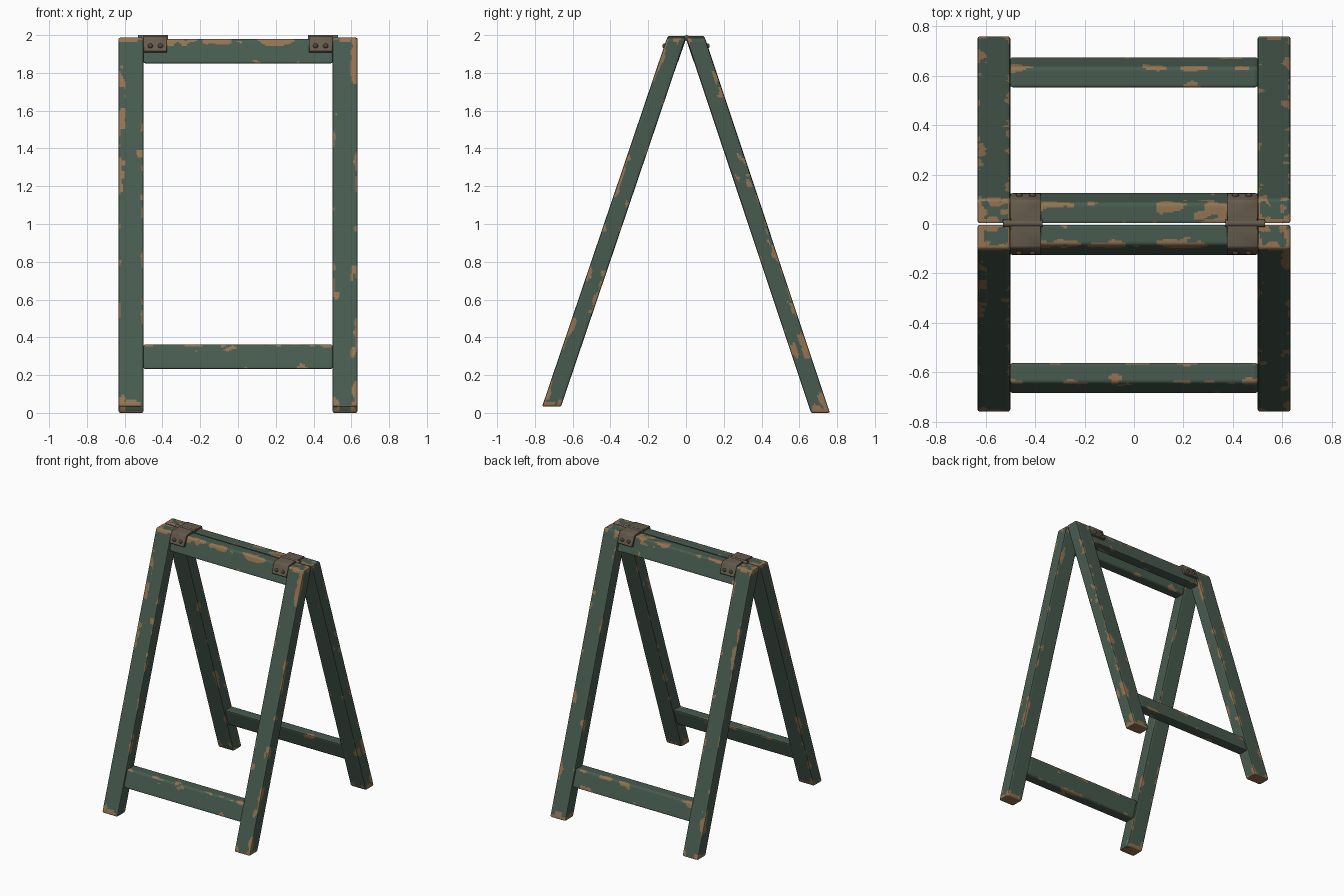
import bpy, bmesh, math
from mathutils import Matrix, Vector, noise

cube = bpy.data.objects.get("Cube")
if cube:
    bpy.data.objects.remove(cube)


def material(name, color):
    mat = bpy.data.materials.new(name)
    mat.use_nodes = True
    mat.diffuse_color = (*color, 1)
    bsdf = mat.node_tree.nodes["Principled BSDF"]
    bsdf.inputs["Base Color"].default_value = (*color, 1)
    bsdf.inputs["Roughness"].default_value = 0.8
    return mat


PAINT = material("green paint", (0.064, 0.105, 0.078))
WOOD = material("bare wood", (0.29, 0.175, 0.085))
METAL = material("aged hinge metal", (0.13, 0.105, 0.073))
BOLT = material("dark bolt metal", (0.085, 0.065, 0.046))

ROUND = 0.01


def finish(name, bm, mats):
    bmesh.ops.recalc_face_normals(bm, faces=bm.faces)
    mesh = bpy.data.meshes.new(name)
    bm.to_mesh(mesh)
    bm.free()
    for mat in mats:
        mesh.materials.append(mat)
    obj = bpy.data.objects.new(name, mesh)
    bpy.context.collection.objects.link(obj)
    bpy.ops.object.select_all(action="DESELECT")
    obj.select_set(True)
    bpy.context.view_layer.objects.active = obj
    bpy.ops.object.shade_smooth_by_angle(angle=math.radians(40))


def section(a, b):
    """Rounded rectangle with extra points near the corners for chipped edges."""
    def side(h):
        near = [h - ROUND - k * 0.007 for k in range(1, 5)]
        return [-n for n in near] + near[::-1]
    pts = []
    for turn, (p, q) in enumerate([(a, b), (b, a)] * 2):
        rot = Matrix.Rotation(turn * math.pi / 2, 2)
        pts += [rot @ Vector((s, -q)) for s in side(p)]
        for k in range(3):
            t = -math.pi / 2 + k * math.pi / 4
            pts.append(rot @ Vector((p - ROUND + ROUND * math.cos(t),
                                     -q + ROUND + ROUND * math.sin(t))))
    return pts


def chipped(co, a, b, length, seed, corner, end_wear):
    """True where the paint has worn off: along the edges and at the ends."""
    u, v, w = co
    edge = max(a - abs(u), b - abs(v))
    near_edge = min(a - abs(u), b - abs(v))
    shift = Vector((seed * 7.3, seed * 3.1, seed * 5.7))
    broad = noise.noise(Vector((u * 10, v * 10, w * 6)) + shift)
    fine = noise.noise(Vector((u * 30, v * 30, w * 22)) + shift)
    if end_wear:
        if w < 0.025 + 0.05 * fine:
            return True
        if length - w < 0.001:
            return near_edge < 0.02 + 0.06 * fine
        if length - w < 0.02 + 0.05 * fine:
            return True
    # The exposed corner has lost the most paint
    exposed = u * corner[0] > 0 and v * corner[1] > 0
    return 0.85 * broad + 0.5 * fine > (0.03 if exposed else 0.2) + 12 * edge


def beam(name, a, b, length, matrix, seed, corner, end_wear=True):
    bm = bmesh.new()
    pts = section(a, b)
    steps = int(length / 0.014)
    rings = [(0, s) for s in (0.4, 0.6, 0.75, 1 - ROUND / a)] + [(ROUND * 0.3, 1 - ROUND * 0.3 / a)]
    ends = [(length - w, s) for w, s in rings[::-1]]
    rings += [(ROUND + (length - 2 * ROUND) * i / steps, 1) for i in range(steps + 1)]
    grid = [[bm.verts.new((p.x * s, p.y * s, w)) for p in pts] for w, s in rings + ends]
    n = len(pts)
    for low, high in zip(grid, grid[1:]):
        for i in range(n):
            j = (i + 1) % n
            bm.faces.new((low[i], low[j], high[j], high[i]))
    bm.faces.new(grid[0])
    bm.faces.new(grid[-1])
    for f in bm.faces:
        f.material_index = int(chipped(f.calc_center_median(), a, b, length, seed, corner, end_wear))
    bm.transform(matrix)
    finish(name, bm, [PAINT, WOOD])


def frame_matrix(cols, origin):
    m = Matrix.Identity(4)
    for i, c in enumerate(cols):
        for r in range(3):
            m[r][i] = c[r]
    m.translation = origin
    return m


# Two leaning frames: legs and rails follow the same slope
TOP = 1.987
for index, (label, side, foot) in enumerate([("front", -1, 0.033), ("back", 1, 0.0)]):
    slope = -side * 0.662 / (TOP - foot)
    lean = (0, slope, 1)
    for k, (hand, sx) in enumerate([("left", 1), ("right", -1)]):
        origin = Vector((sx * 0.5665, side * 0.712, foot))
        beam(f"{label}_{hand}_leg", 0.0665, 0.05, TOP - foot,
             frame_matrix([(1, 0, 0), (0, 1, 0), lean], origin),
             index * 4 + k + 1, (sx, side))
    for k, (part, z, inward) in enumerate([("top", 1.915, 0.01), ("bottom", 0.297, 0)]):
        y = side * (0.712 - inward) + slope * (z - foot)
        beam(f"{label}_{part}_rail", 0.042, 0.065, 1.004,
             frame_matrix([(0, 1, 0), lean, (1, 0, 0)], Vector((-0.502, y, z))),
             index * 4 + k + 11, (side, 1), end_wear=False)


# Hinges: bent leaves over the top rails, a barrel and domed bolts
def hinge_leaf(name, x, side):
    profile = [(0.006, 1.974), (0.006, 1.996), (0.09, 1.996), (0.099, 1.989),
               (0.125, 1.912), (0.106, 1.907), (0.078, 1.974)]
    bm = bmesh.new()
    ends = [[bm.verts.new((x + dx, side * y, z)) for y, z in profile] for dx in (-0.063, 0.063)]
    n = len(profile)
    for i in range(n):
        j = (i + 1) % n
        bm.faces.new((ends[0][i], ends[0][j], ends[1][j], ends[1][i]))
    for e in ends:
        bm.faces.new(e)
    bmesh.ops.recalc_face_normals(bm, faces=bm.faces)
    bmesh.ops.bevel(bm, geom=bm.edges[:], offset=0.003, segments=1, affect="EDGES")
    finish(name, bm, [METAL])


def hinge_barrel(name, x):
    bm = bmesh.new()
    turn = Matrix.Rotation(math.pi / 2, 4, "Y")
    bmesh.ops.create_cone(bm, cap_ends=True, segments=16, radius1=0.015, radius2=0.015, depth=0.16,
                          matrix=Matrix.Translation((x, 0.003, 1.985)) @ turn)
    finish(name, bm, [METAL])


def bolt(name, x, side):
    bm = bmesh.new()
    bmesh.ops.create_uvsphere(bm, u_segments=16, v_segments=8, radius=0.014)
    tilt = Matrix.Rotation(side * -0.33, 4, "X")
    bm.transform(Matrix.Translation((x, side * 0.114, 1.942)) @ tilt @ Matrix.Diagonal((1, 0.8, 1, 1)))
    finish(name, bm, [BOLT])


for hand, sx in (("left", 1), ("right", -1)):
    hinge_barrel(f"{hand}_hinge_barrel", sx * 0.45)
    for label, side in (("front", -1), ("back", 1)):
        hinge_leaf(f"{hand}_hinge_{label}_leaf", sx * 0.438, side)
        for place, x in (("outer", 0.464), ("inner", 0.41)):
            bolt(f"{hand}_hinge_{label}_{place}_bolt", sx * x, side)
